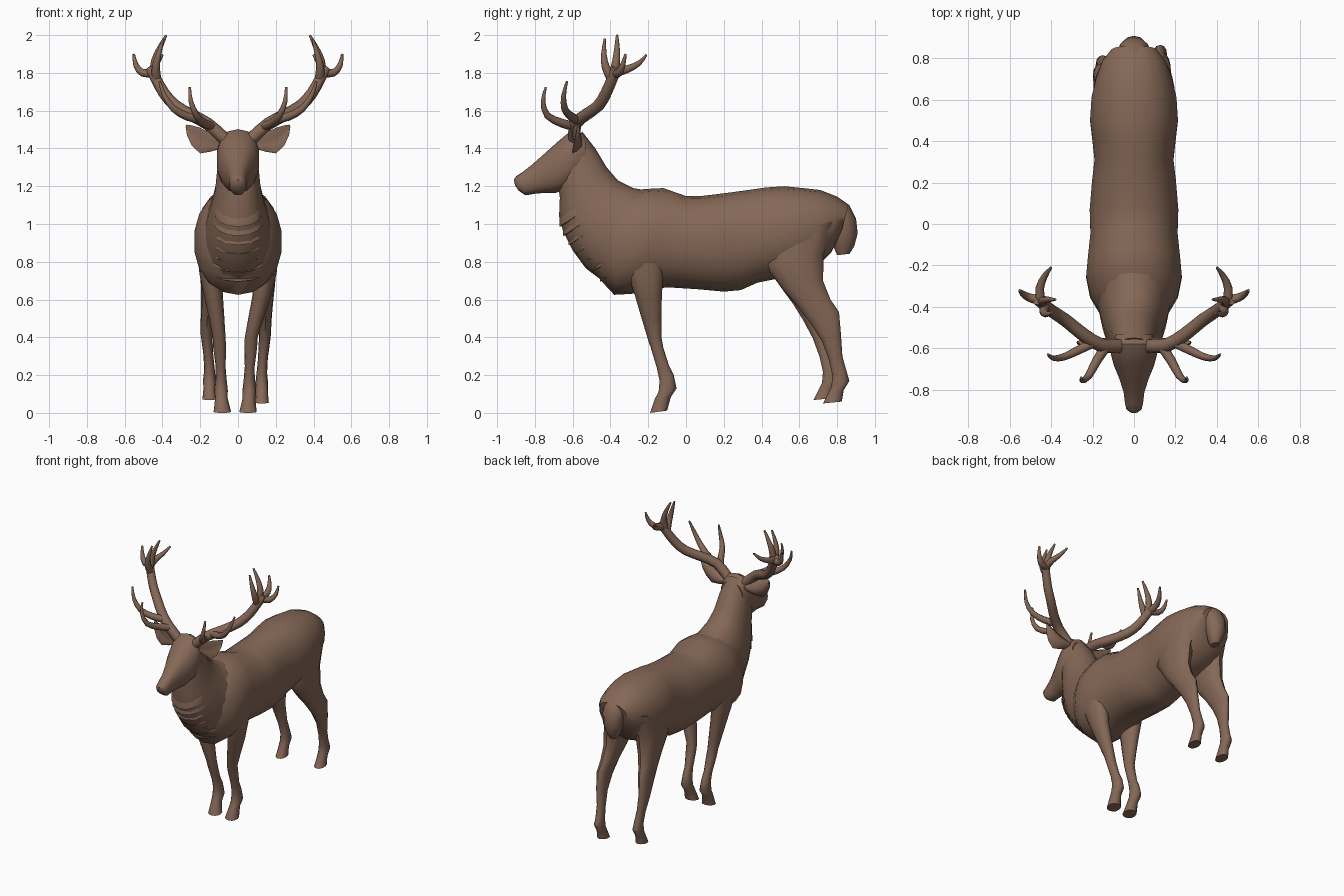
import bpy, bmesh, math
from mathutils import Vector

fur = bpy.data.materials.new("brown fur")
fur.diffuse_color = (0.235, 0.138, 0.094, 1)


def skin(name, rings, angle=45):
    """Bridge a list of closed point rings into a capped object."""
    bm = bmesh.new()
    loops = [[bm.verts.new(p) for p in r] for r in rings]
    n = len(loops[0])
    for a, b in zip(loops, loops[1:]):
        for i in range(n):
            j = (i + 1) % n
            bm.faces.new((a[i], a[j], b[j], b[i]))
    bm.faces.new(loops[0][::-1])
    bm.faces.new(loops[-1])
    bmesh.ops.recalc_face_normals(bm, faces=bm.faces)
    me = bpy.data.meshes.new(name)
    bm.to_mesh(me)
    bm.free()
    me.materials.append(fur)
    ob = bpy.data.objects.new(name, me)
    bpy.context.collection.objects.link(ob)
    bpy.ops.object.select_all(action='DESELECT')
    ob.select_set(True)
    bpy.context.view_layer.objects.active = ob
    bpy.ops.object.shade_smooth_by_angle(angle=math.radians(angle))
    return ob


def loft(name, sections, n=16, square=1.0, angle=45):
    """Sections: x, near (y, z), far (y, z), half width; square < 1 is boxier."""
    rings = []
    for x, y0, z0, y1, z1, hw in sections:
        ring = []
        for i in range(n):
            t = 2 * math.pi * i / n
            c, s = math.cos(t), math.sin(t)
            c = math.copysign(abs(c) ** square, c)
            s = math.copysign(abs(s) ** square, s)
            ring.append((x + hw * s, (y0 + y1) / 2 + c * (y1 - y0) / 2,
                         (z0 + z1) / 2 + c * (z1 - z0) / 2))
        rings.append(ring)
    return skin(name, rings, angle)


def tube(name, pts, r0, r1, n=8):
    """Tapered round tube through smoothed points."""
    p = [Vector(q) for q in pts]
    ext = [2 * p[0] - p[1]] + p + [2 * p[-1] - p[-2]]
    path = []
    for k in range(len(p) - 1):
        a, b, c, d = ext[k:k + 4]
        for s in (0, 0.5):
            path.append(0.5 * (2 * b + (c - a) * s + (2 * a - 5 * b + 4 * c - d) * s * s
                               + (3 * b - a - 3 * c + d) * s ** 3))
    path.append(p[-1])
    m = len(path) - 1
    rings, side = [], Vector((0, 1, 0.3))
    for k, q in enumerate(path):
        t = (path[min(k + 1, m)] - path[max(k - 1, 0)]).normalized()
        side = (side - t * side.dot(t)).normalized()
        up = t.cross(side)
        r = r0 + (r1 - r0) * (k / m) ** 1.5
        rings.append([q + r * (side * math.cos(2 * math.pi * i / n)
                               + up * math.sin(2 * math.pi * i / n)) for i in range(n)])
    return skin(name, rings, 60)


# Torso
loft("torso", [(0, *s) for s in (
    (-.52, .80, -.46, 1.08, .10), (-.45, .70, -.40, 1.13, .17),
    (-.38, .625, -.32, 1.17, .215), (-.29, .63, -.22, 1.185, .234),
    (-.20, .65, -.12, 1.19, .225), (-.10, .665, 0, 1.148, .213),
    (.06, .655, .08, 1.148, .217), (.20, .642, .22, 1.165, .205),
    (.29, .65, .33, 1.18, .193), (.38, .69, .42, 1.193, .203),
    (.48, .71, .52, 1.20, .215), (.60, .74, .62, 1.19, .208),
    (.69, .77, .71, 1.18, .186), (.77, .85, .80, 1.145, .155),
    (.82, .95, .86, 1.10, .11))], 18, .92)

# Neck
loft("neck", [(0, *s) for s in (
    (-.68, 1.22, -.55, 1.49, .095), (-.668, 1.14, -.48, 1.40, .112),
    (-.672, 1.04, -.42, 1.30, .122), (-.65, .96, -.36, 1.23, .142),
    (-.60, .86, -.28, 1.19, .163), (-.53, .765, -.19, 1.175, .18),
    (-.43, .69, -.10, 1.15, .19))], 16, .92)

# Shaggy mane: overlapping flared bands down the throat
for k in range(7):
    f = k / 6
    y, z = -.665 + .215 * f ** 1.35, 1.01 - .29 * f
    w = .125 + .03 * f
    loft(f"mane_tuft_{k + 1}", [
        (0, y + .01, z + .07, y + .22, z + .20, w - .015),
        (0, y - .004, z + .02, y + .21, z + .15, w),
        (0, y - .006, z - .025, y + .20, z + .11, w),
        (0, y + .03, z - .015, y + .20, z + .10, w - .02)], 14, 1, 30)

# Head
loft("head", [(0, *s) for s in (
    (-.905, 1.205, -.912, 1.235, .018), (-.885, 1.175, -.90, 1.252, .038),
    (-.85, 1.152, -.87, 1.272, .045), (-.80, 1.16, -.82, 1.31, .051),
    (-.745, 1.165, -.75, 1.372, .072), (-.69, 1.165, -.68, 1.435, .098),
    (-.64, 1.18, -.62, 1.485, .113), (-.58, 1.22, -.58, 1.502, .112),
    (-.53, 1.28, -.53, 1.455, .09))], 14, .85)

# Tail
loft("tail", [(0, *s) for s in (
    (.74, 1.10, .80, 1.145, .06), (.77, 1.04, .865, 1.10, .075),
    (.775, .98, .90, 1.03, .078), (.78, .92, .909, .95, .066),
    (.785, .87, .89, .88, .045), (.80, .835, .865, .842, .025))], 12)

# Legs: the two sides differ by a small lean and step
FRONT = ((.14, -.34, .90, -.10, .92, .07), (.145, -.31, .74, -.12, .74, .06),
         (.13, -.27, .62, -.128, .62, .05), (.113, -.235, .50, -.13, .50, .041),
         (.10, -.205, .40, -.13, .40, .034), (.097, -.185, .34, -.12, .345, .034),
         (.092, -.155, .24, -.09, .25, .026), (.09, -.14, .17, -.065, .20, .029),
         (.09, -.145, .11, -.05, .13, .036), (.088, -.165, .075, -.08, .085, .033),
         (.083, -.19, 0, -.10, .012, .046))
HIND = ((.115, .42, .92, .80, 1.02, .08), (.128, .42, .78, .73, .84, .077),
        (.138, .51, .655, .725, .70, .058), (.143, .585, .57, .765, .60, .043),
        (.145, .655, .48, .81, .535, .034), (.142, .72, .38, .82, .42, .031),
        (.132, .757, .28, .828, .30, .026), (.126, .775, .20, .85, .22, .028),
        (.126, .77, .14, .865, .17, .034), (.126, .75, .10, .835, .12, .032),
        (.126, .725, .05, .825, .06, .037))


def ramp(z, top):
    return max(0, min(1, (top - z) / .25))


for side, s in (("left", -1), ("right", 1)):
    front, hind = [], []
    for x, y0, z0, y1, z1, w in FRONT:
        k = ramp(z0, .65) if s > 0 else 0
        front.append((s * x - .03 * k, y0, z0, y1, z1, w))
    for x, y0, z0, y1, z1, w in HIND:
        k = ramp(z0, .66) if s < 0 else 0
        hind.append((s * x - .025 * k, y0 - .05 * k, z0 + .018 * k, y1 - .05 * k, z1 + .018 * k, w))
    loft(f"front_leg_{side}", front, 12, .92)
    loft(f"hind_leg_{side}", hind, 12, .92)

    # Cupped ear
    rings = []
    for x, z, w, th in ((.08, 1.425, .025, .02), (.13, 1.425, .042, .024),
                        (.18, 1.432, .058, .022), (.225, 1.462, .05, .016),
                        (.26, 1.495, .028, .01), (.275, 1.52, .006, .004)):
        ring = []
        for i in range(10):
            c, d = math.cos(i * math.pi / 5), math.sin(i * math.pi / 5)
            ring.append((s * (x + .35 * w * -c), -.57 + th * d - .03 * c * c * w / .058, z + w * c))
        rings.append(ring)
    skin(f"ear_{side}", rings)

    # Antler beam and tines
    beam = ((.07, -.59, 1.45), (.16, -.585, 1.53), (.25, -.53, 1.578), (.33, -.465, 1.625),
            (.39, -.425, 1.69), (.435, -.39, 1.77), (.465, -.365, 1.825))
    tines = (
        ("brow", ((.13, -.585, 1.515), (.18, -.66, 1.535), (.22, -.735, 1.575), (.25, -.757, 1.65), (.255, -.742, 1.725))),
        ("middle", ((.19, -.57, 1.55), (.27, -.61, 1.57), (.34, -.642, 1.61), (.39, -.648, 1.68), (.415, -.63, 1.755))),
        ("crown_inner", ((.44, -.385, 1.78), (.44, -.37, 1.86), (.415, -.365, 1.93), (.38, -.365, 2.0))),
        ("crown_outer", ((.45, -.37, 1.80), (.505, -.355, 1.80), (.54, -.335, 1.84), (.552, -.32, 1.90))),
        ("crown_rear", ((.45, -.38, 1.80), (.455, -.31, 1.82), (.43, -.25, 1.85), (.40, -.21, 1.895))),
        ("crown_front", ((.43, -.39, 1.76), (.435, -.425, 1.83), (.42, -.435, 1.90), (.395, -.43, 1.98))))
    tube(f"antler_beam_{side}", [(s * x, y, z) for x, y, z in beam], .034, .027, 10)
    for part, pts in tines:
        tube(f"antler_{part}_tine_{side}", [(s * x, y, z) for x, y, z in pts], .025, .006)
